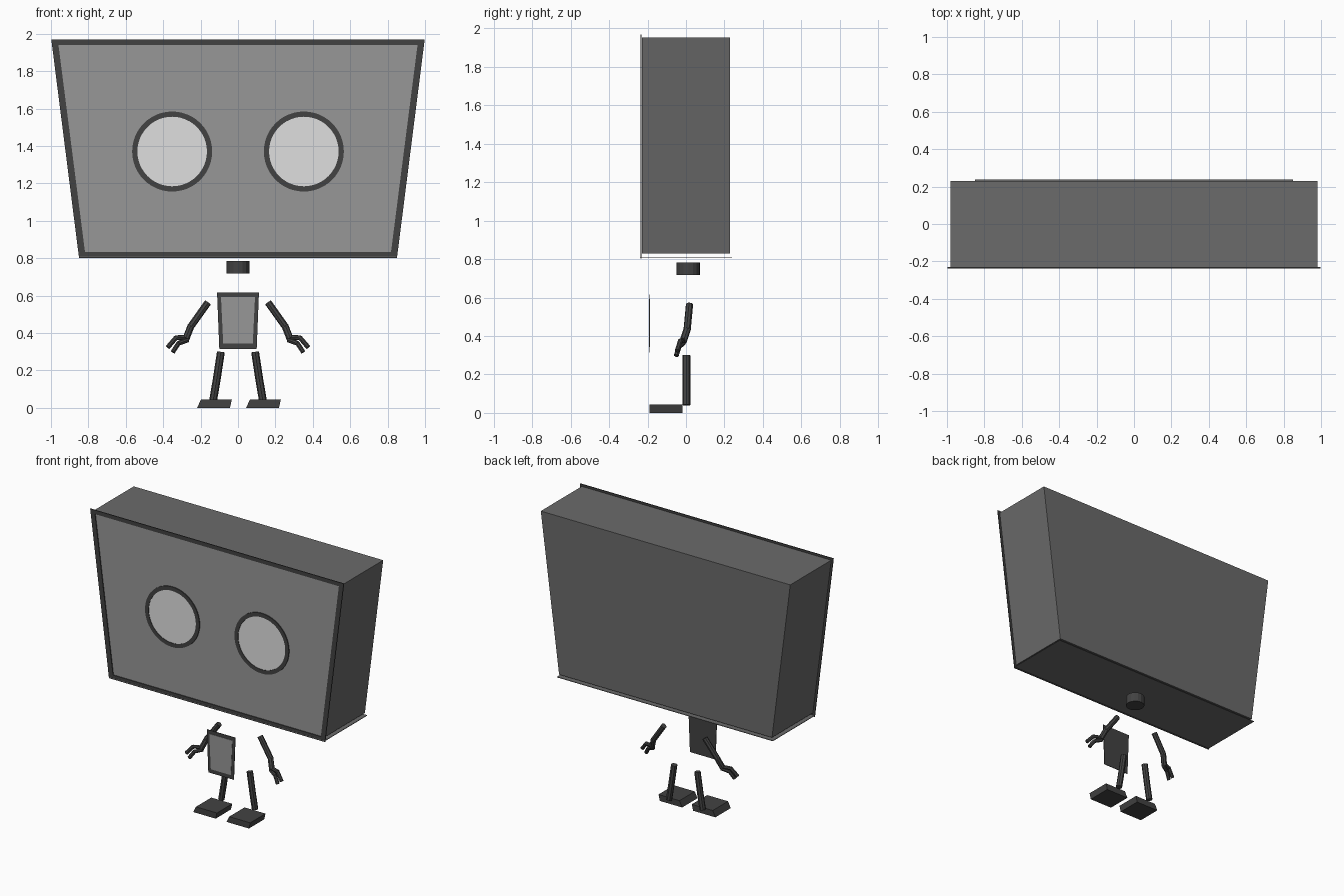
import bpy, bmesh, math
from mathutils import Vector

if "Cube" in bpy.data.objects:
    bpy.data.objects.remove(bpy.data.objects["Cube"])


def material(name, v):
    m = bpy.data.materials.new(name)
    m.diffuse_color = (v, v, v, 1)
    m.use_nodes = True
    m.node_tree.nodes["Principled BSDF"].inputs["Base Color"].default_value = m.diffuse_color
    return m


SHELL = material("shell grey", 0.145)
FACE = material("face grey", 0.31)
DARK = material("dark trim", 0.055)
LENS = material("pale lens", 0.74)


def finish(name, bm, *mats):
    bmesh.ops.recalc_face_normals(bm, faces=bm.faces)
    me = bpy.data.meshes.new(name)
    bm.to_mesh(me)
    bm.free()
    for m in mats:
        me.materials.append(m)
    ob = bpy.data.objects.new(name, me)
    bpy.context.collection.objects.link(ob)
    return ob


def prism(name, pts, y0, y1, *mats):
    """Extrude an (x, z) outline from y0 to y1."""
    bm = bmesh.new()
    f = bm.faces.new([bm.verts.new((x, y0, z)) for x, z in pts])
    g = bmesh.ops.extrude_face_region(bm, geom=[f])["geom"]
    bmesh.ops.translate(bm, vec=(0, y1 - y0, 0),
                        verts=[v for v in g if isinstance(v, bmesh.types.BMVert)])
    return finish(name, bm, *mats)


def trim(name, outer, inner, y0, y1):
    """Flat border between two closed (x, z) outlines, given thickness in y."""
    bm = bmesh.new()
    n = len(outer)
    rings = [[bm.verts.new((x, y, z)) for x, z in loop]
             for loop, y in ((outer, y0), (inner, y0), (inner, y1), (outer, y1))]
    for k in range(4):
        a, b = rings[k], rings[(k + 1) % 4]
        for i in range(n):
            j = (i + 1) % n
            bm.faces.new((a[i], a[j], b[j], b[i]))
    return finish(name, bm, DARK)


def limb(name, points, r, sides=8):
    """Chain of straight rods through the given points."""
    bm = bmesh.new()
    for a, b in zip(points, points[1:]):
        a, b = Vector(a), Vector(b)
        d = b - a
        made = bmesh.ops.create_cone(bm, cap_ends=True, segments=sides, radius1=r,
                                     radius2=r, depth=d.length + r * 0.4)
        rot = d.to_track_quat('Z', 'Y').to_matrix()
        for v in made["verts"]:
            v.co = rot @ v.co + (a + b) / 2
    return finish(name, bm, DARK)


def trapezoid(top, z1, bottom, z0):
    return [(-bottom, z0), (bottom, z0), (top, z1), (-top, z1)]


def circle(cx, cz, r, n=48):
    return [(cx + r * math.cos(math.tau * i / n), cz + r * math.sin(math.tau * i / n))
            for i in range(n)]


# Head shell with a lighter front
head = prism("head", trapezoid(0.982, 1.953, 0.838, 0.828), -0.23, 0.23, SHELL, FACE)
for p in head.data.polygons:
    if p.normal.y < -0.9:
        p.material_index = 1

# Border around the face, and the thin plate under the head
trim("face_border", trapezoid(0.998, 1.968, 0.850, 0.802),
     trapezoid(0.960, 1.940, 0.818, 0.832), -0.237, -0.231)
prism("head_base_plate", trapezoid(0.85, 0.812, 0.85, 0.808), -0.238, 0.238, SHELL)

# Eyes
for side, s in (("left", -1), ("right", 1)):
    cx, cz = 0.352 * s, 1.37
    prism(side + "_eye", circle(cx, cz, 0.19), -0.234, -0.2305, LENS)
    trim(side + "_eye_ring", circle(cx, cz, 0.214), circle(cx, cz, 0.186), -0.237, -0.2305)

# Neck
limb("neck", [(0.0, 0.012, 0.729), (0.0, 0.012, 0.771)], 0.062, 16)

# Chest plate with a lighter panel
prism("chest_plate", trapezoid(0.112, 0.617, 0.100, 0.315), -0.191, -0.187, DARK)
prism("chest_panel", trapezoid(0.091, 0.592, 0.079, 0.343), -0.193, -0.190, FACE)

# Limbs
for side, s in (("left", -1), ("right", 1)):
    def at(*pts):
        return [(x * s, y, z) for x, y, z in pts]
    limb(side + "_arm", at((0.163, 0.018, 0.560), (0.252, 0.006, 0.435),
                           (0.277, -0.015, 0.372)), 0.019)
    limb(side + "_upper_finger", at((0.272, -0.012, 0.378), (0.332, -0.030, 0.374),
                                    (0.374, -0.045, 0.325)), 0.013)
    limb(side + "_lower_finger", at((0.270, -0.015, 0.362), (0.318, -0.036, 0.345),
                                    (0.347, -0.050, 0.300)), 0.013)
    limb(side + "_leg", at((0.092, 0.002, 0.295), (0.114, 0.002, 0.150),
                           (0.132, 0.002, 0.045)), 0.021)
    # Feet are slabs that lean the same way
    c = 0.131 * s
    prism(side + "_foot", [(c - 0.088, 0), (c + 0.088, 0), (c + 0.098, 0.043),
                           (c - 0.067, 0.043)], -0.19, -0.018, DARK)
